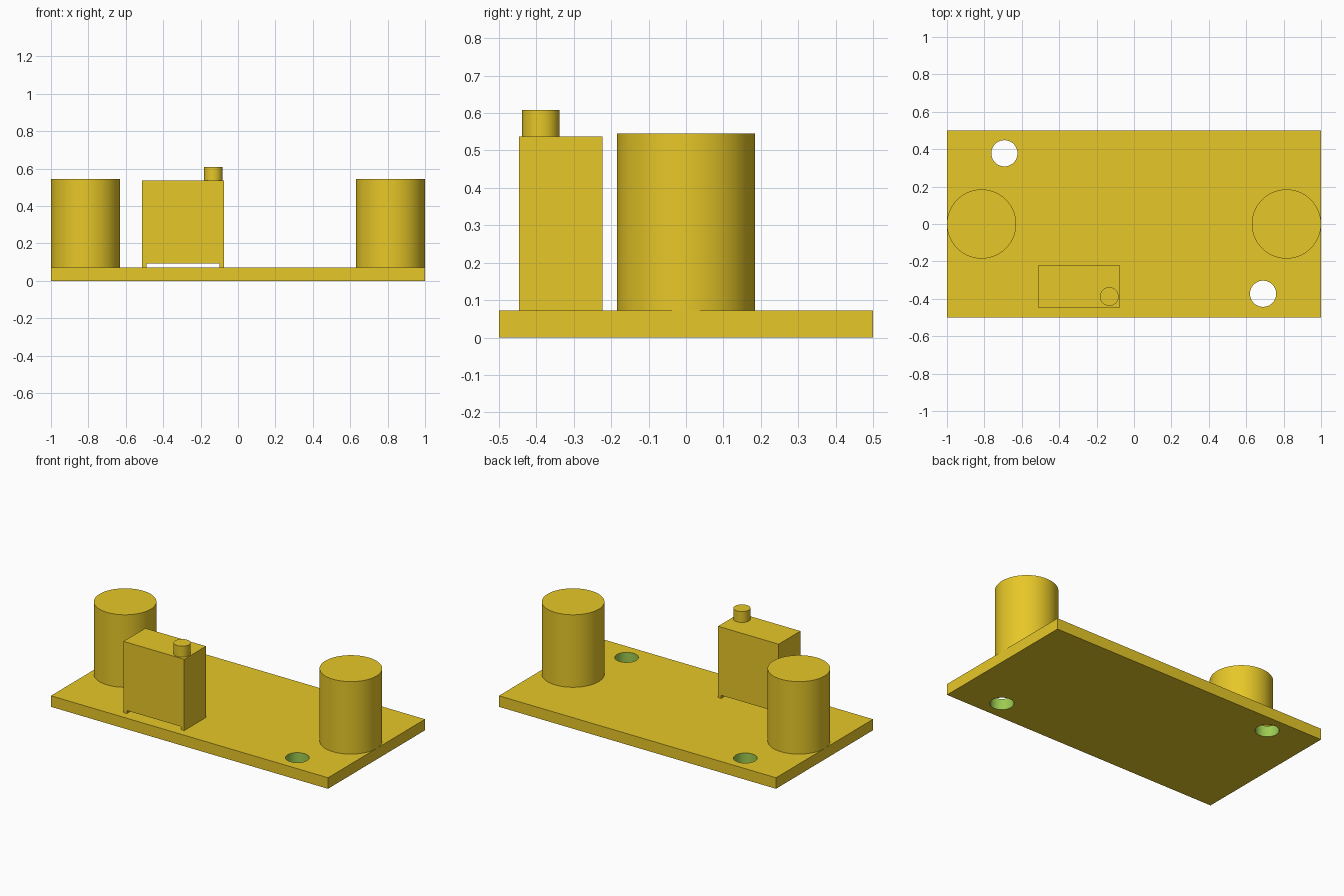
import bpy, bmesh, math

if "Cube" in bpy.data.objects:
    bpy.data.objects.remove(bpy.data.objects["Cube"])


def material(name, rgb):
    m = bpy.data.materials.new(name)
    m.diffuse_color = (*rgb, 1)
    m.use_nodes = True
    m.node_tree.nodes["Principled BSDF"].inputs["Base Color"].default_value = m.diffuse_color
    return m


YELLOW = material("yellow", (0.947, 0.679, 0.025))
GREEN = material("green", (0.337, 0.597, 0.082))


def cylinder(name, x, y, r, z0, z1):
    bpy.ops.mesh.primitive_cylinder_add(vertices=96, radius=r, depth=z1 - z0,
                                        location=(x, y, (z0 + z1) / 2))
    ob = bpy.context.object
    ob.name = name
    ob.data.materials.append(YELLOW)
    bpy.ops.object.shade_smooth_by_angle(angle=math.radians(30))
    return ob


PLATE_TOP = 0.072
HOLE_R = 0.07
HOLES = [(-0.693, 0.378), (0.69, -0.373)]

# Base plate
bpy.ops.mesh.primitive_cube_add(size=1, location=(0, 0, PLATE_TOP / 2))
plate = bpy.context.object
plate.name = "base_plate"
plate.scale = (2, 1, PLATE_TOP)
bpy.ops.object.transform_apply(location=True, rotation=False, scale=True)
plate.data.materials.append(YELLOW)
plate.data.materials.append(GREEN)

# Screw holes through the plate
cutters = [cylinder("hole_cutter", x, y, HOLE_R, -0.1, 0.2) for x, y in HOLES]
bpy.context.view_layer.objects.active = plate
for c in cutters:
    mod = plate.modifiers.new("hole", 'BOOLEAN')
    mod.operation = 'DIFFERENCE'
    mod.solver = 'EXACT'
    mod.object = c
    bpy.ops.object.modifier_apply(modifier=mod.name)
for c in cutters:
    bpy.data.objects.remove(c)

# Green walls inside the holes
for p in plate.data.polygons:
    inside = any(math.hypot(p.center.x - x, p.center.y - y) < HOLE_R * 1.05 for x, y in HOLES)
    p.material_index = 1 if inside and abs(p.normal.z) < 0.5 else 0
bpy.ops.object.select_all(action='DESELECT')
plate.select_set(True)
bpy.ops.object.shade_smooth_by_angle(angle=math.radians(30))

# Large posts at both ends
for side, name in ((-1, "left_post"), (1, "right_post")):
    cylinder(name, side * 0.815, 0, 0.185, PLATE_TOP, 0.545)

# Upright block on two thin feet
profile = [(-0.513, PLATE_TOP), (-0.49, PLATE_TOP), (-0.49, 0.092), (-0.098, 0.092),
           (-0.098, PLATE_TOP), (-0.075, PLATE_TOP), (-0.075, 0.537), (-0.513, 0.537)]
bm = bmesh.new()
face = bm.faces.new([bm.verts.new((x, -0.447, z)) for x, z in profile])
ext = bmesh.ops.extrude_face_region(bm, geom=[face])
bmesh.ops.translate(bm, vec=(0, 0.224, 0),
                    verts=[g for g in ext["geom"] if isinstance(g, bmesh.types.BMVert)])
bmesh.ops.recalc_face_normals(bm, faces=bm.faces)
mesh = bpy.data.meshes.new("block")
bm.to_mesh(mesh)
bm.free()
mesh.materials.append(YELLOW)
bpy.context.collection.objects.link(bpy.data.objects.new("block", mesh))

# Small pin on top of the block
cylinder("pin", -0.132, -0.388, 0.05, 0.537, 0.608)
